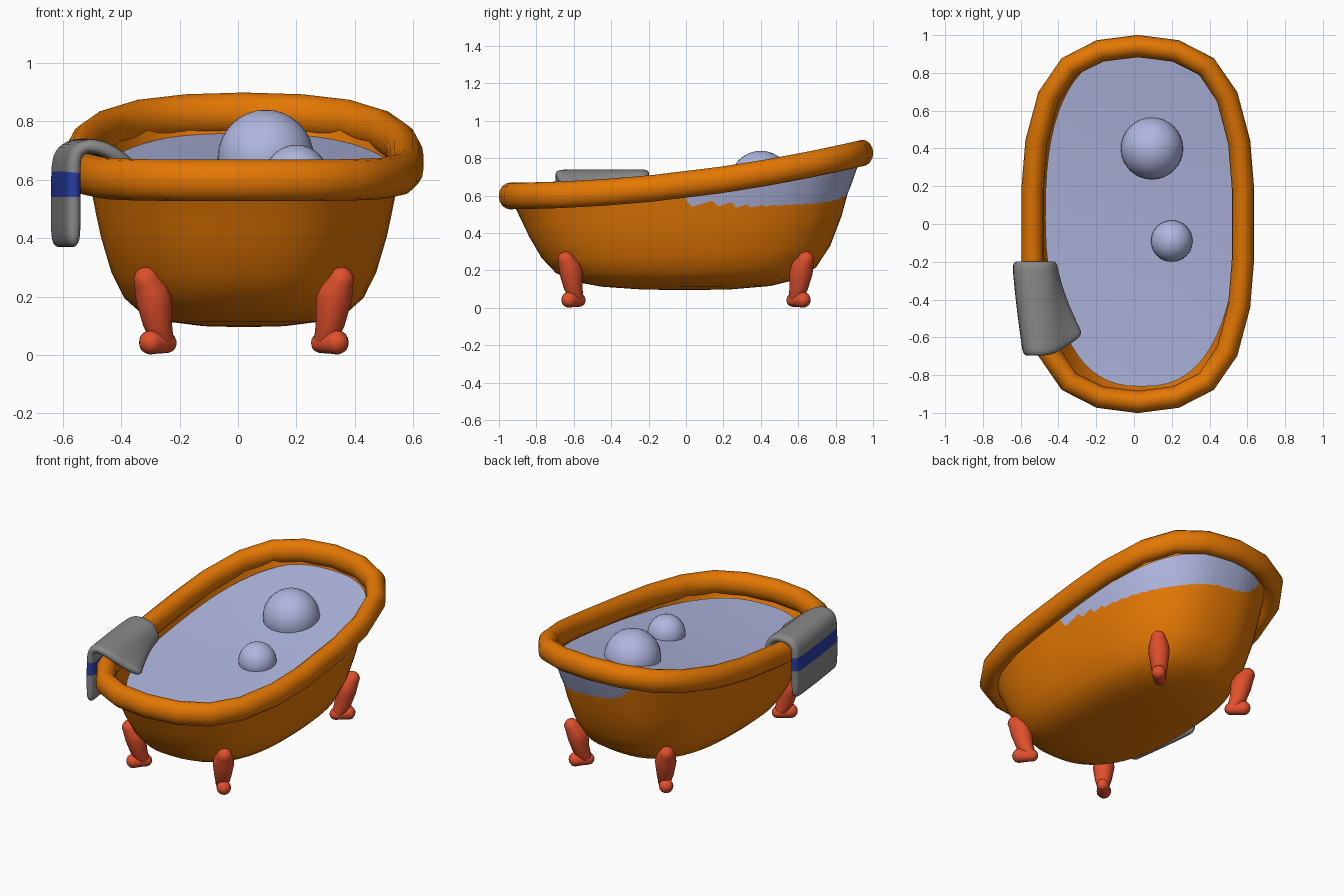
import bpy, math
from mathutils import Vector

if "Cube" in bpy.data.objects:
    bpy.data.objects.remove(bpy.data.objects["Cube"])


def material(name, rgb):
    m = bpy.data.materials.new(name)
    m.diffuse_color = (*rgb, 1)
    m.use_nodes = True
    m.node_tree.nodes["Principled BSDF"].inputs["Base Color"].default_value = m.diffuse_color
    return m


ORANGE = material("orange enamel", (0.77, 0.185, 0.001))
WATER = material("pale blue water", (0.43, 0.47, 0.74))
RED = material("red feet", (0.75, 0.08, 0.025))
GREY = material("grey cloth", (0.25, 0.25, 0.25))
BLUE = material("blue stripe", (0.022, 0.05, 0.38))


def make(name, verts, faces, mats, angle=40):
    me = bpy.data.meshes.new(name)
    me.from_pydata([tuple(v) for v in verts], [], faces)
    me.update()
    ob = bpy.data.objects.new(name, me)
    bpy.context.collection.objects.link(ob)
    for m in mats:
        me.materials.append(m)
    bpy.ops.object.select_all(action='DESELECT')
    ob.select_set(True)
    bpy.context.view_layer.objects.active = ob
    # consistent outward normals
    bpy.ops.object.mode_set(mode='EDIT')
    bpy.ops.mesh.select_all(action='SELECT')
    bpy.ops.mesh.normals_make_consistent(inside=False)
    bpy.ops.object.mode_set(mode='OBJECT')
    bpy.ops.object.shade_smooth_by_angle(angle=math.radians(angle))
    return ob


def loft(name, rings, mats, loop=False, start=False, end=False, angle=40):
    """Skin a list of closed rings with quads, optionally capping the ends."""
    n, k = len(rings[0]), len(rings)
    verts = [v for r in rings for v in r]
    faces = []
    for i in range(k if loop else k - 1):
        a, b = i * n, ((i + 1) % k) * n
        faces += [(a + j, a + (j + 1) % n, b + (j + 1) % n, b + j) for j in range(n)]
    if start:
        faces.append(tuple(range(n)))
    if end:
        faces.append(tuple(range((k - 1) * n, k * n)))
    return make(name, verts, faces, mats, angle)


def rim_z(y):
    return 0.598 + 0.244 * ((y + 1) / 2) ** 2


def oval(a, b, n=64, p=2.55):
    pts = []
    for i in range(n):
        t = 2 * math.pi * i / n
        c, s = math.cos(t), math.sin(t)
        pts.append((math.copysign(abs(c) ** (2 / p), c) * a,
                    math.copysign(abs(s) ** (2 / p), s) * b))
    return pts


CX = 0.02  # tub centre line

# Tub body: scaled ovals rising from the keel to the sloping rim, flared at the front
profile = [(0.01, 0), (0.25, 0.006), (0.48, 0.035), (0.64, 0.09), (0.74, 0.18),
           (0.82, 0.34), (0.885, 0.56), (0.915, 0.7), (0.94, 0.83), (0.975, 1)]
rings = []
for s, h in profile:
    ring = []
    for x, y in oval(0.555 * s, 0.94 * s):
        ring.append((CX + x, y * (1 + (0.035 * h ** 3 if y < 0 else 0)),
                     0.095 + h * (rim_z(y) - 0.095)))
    rings.append(ring)
loft("tub_body", rings, [ORANGE], start=True)

# Rolled rim: faceted oval path with an elliptical section
quarter = [(0, 1), (0.22, 0.973), (0.40, 0.885), (0.52, 0.715), (0.59, 0.46), (0.612, 0.2)]
half = quarter + [(x, -y) for x, y in reversed(quarter)]
path = half + [(-x, y) for x, y in reversed(half[1:-1])]
path = [Vector((x * 0.91, y * 0.942)) for x, y in path]
rings = []
for i, p in enumerate(path):
    d1 = (p - path[i - 1]).normalized()
    d2 = (path[(i + 1) % len(path)] - p).normalized()
    t = (d1 + d2).normalized()
    nrm = Vector((-t.y, t.x))
    ring = []
    for j in range(16):
        a = 2 * math.pi * j / 16
        q = p + nrm * (0.059 * math.cos(a))
        ring.append((CX + q.x, q.y, rim_z(p.y) + 0.071 * math.sin(a)))
    rings.append(ring)
loft("tub_rim", rings, [ORANGE], loop=True, angle=45)

# Water: offset tapered block that shows through the right and back walls
rings = []
for s, drop in [(0.01, 0.30), (0.88, 0.30), (0.955, 0.165), (1, 0.06), (0.7, 0.053),
                (0.35, 0.05), (0.01, 0.05)]:
    ring = []
    for x, y in oval(0.51 * s, 0.89 * s):
        narrow = 1 + 0.09 * min(0, y + 0.1)
        ring.append((0.04 + x * narrow, 0.03 + y, rim_z(0.03 + y) - drop))
    rings.append(ring)
loft("water", rings, [WATER], start=True, end=True)

# Bubbles
for name, loc, r in [("large_bubble", (0.095, 0.4, 0.675), 0.165),
                     ("small_bubble", (0.2, -0.09, 0.61), 0.11)]:
    bpy.ops.mesh.primitive_uv_sphere_add(segments=32, ring_count=16, radius=r, location=loc)
    ob = bpy.context.object
    ob.name = name
    ob.data.materials.append(WATER)
    bpy.ops.object.shade_smooth()


def tube(name, pts, mat):
    """Round tube through (centre, radius) points with domed ends."""
    c = [Vector(p) for p, r in pts]
    r = [q for p, q in pts]
    d0, d1 = (c[0] - c[1]).normalized(), (c[-1] - c[-2]).normalized()
    stations = []
    for a in (85, 60, 30):
        s = math.radians(a)
        stations.append((c[0] + d0 * r[0] * math.sin(s) * 0.9, r[0] * math.cos(s), -d0))
    for i in range(len(c)):
        t = (c[min(i + 1, len(c) - 1)] - c[max(i - 1, 0)]).normalized()
        stations.append((c[i], r[i], t))
    for a in (30, 60, 85):
        s = math.radians(a)
        stations.append((c[-1] + d1 * r[-1] * math.sin(s) * 0.9, r[-1] * math.cos(s), d1))
    # legs bend in one vertical diagonal plane, so its normal is a fixed side axis
    plane = Vector((c[0].x - c[-1].x, c[0].y - c[-1].y, 0)).normalized()
    side = Vector((-plane.y, plane.x, 0))
    rings = []
    for p, rad, t in stations:
        up = t.cross(side)
        rings.append([p + (side * math.cos(k * math.pi / 8) + up * math.sin(k * math.pi / 8)) * rad
                      for k in range(16)])
    return loft(name, rings, [mat], start=True, end=True, angle=60)


# Four curved legs, each with a rounded foot pointing out along the diagonal
leg = [(0.018, 0.262, 0.043), (0.0, 0.225, 0.058), (-0.01, 0.19, 0.062), (-0.016, 0.15, 0.056),
       (-0.022, 0.11, 0.05), (-0.034, 0.07, 0.042), (-0.045, 0.045, 0.035)]
foot = [(-0.055, 0.041, 0.035), (-0.03, 0.04, 0.035), (0.002, 0.043, 0.042)]
for sx, xn in ((-1, "left"), (1, "right")):
    for sy, yn in ((-1, "front"), (1, "back")):
        def place(prof):
            return [((CX + sx * (0.318 + d), sy * (0.625 + d), z), r) for d, z, r in prof]
        tube(f"{yn}_{xn}_leg", place(leg), RED)
        tube(f"{yn}_{xn}_foot", place(foot), RED)

# Towel: two end profiles blended, draped over the left rim, flaring at the front
end_a = [(-0.618, -0.195, 0.365), (-0.618, -0.195, 0.46), (-0.618, -0.195, 0.54),
         (-0.618, -0.195, 0.63), (-0.614, -0.195, 0.69), (-0.57, -0.195, 0.717),
         (-0.51, -0.195, 0.717), (-0.46, -0.195, 0.705), (-0.435, -0.195, 0.66),
         (-0.43, -0.195, 0.61)]
end_b = [(-0.56, -0.70, 0.365), (-0.56, -0.70, 0.46), (-0.56, -0.70, 0.54),
         (-0.56, -0.70, 0.63), (-0.555, -0.70, 0.69), (-0.525, -0.70, 0.715),
         (-0.48, -0.70, 0.715), (-0.42, -0.69, 0.69), (-0.35, -0.645, 0.63), (-0.265, -0.59, 0.575)]
N = 8
m = len(end_a)
verts, faces = [], []
for i in range(N + 1):
    t = i / N
    for a, b in zip(end_a, end_b):
        v = Vector(a).lerp(Vector(b), t)
        v.x = a[0] + (b[0] - a[0]) * t ** 1.3
        verts.append(v)
for i in range(N):
    faces += [(i * m + j, i * m + j + 1, (i + 1) * m + j + 1, (i + 1) * m + j) for j in range(m - 1)]
towel = make("towel", verts, faces, [GREY, BLUE], 180)
for p in towel.data.polygons:
    if 0.54 < p.center.z < 0.63 and p.center.x < -0.52:
        p.material_index = 1
mod = towel.modifiers.new("thickness", 'SOLIDIFY')
mod.thickness = 0.052
mod.offset = 0
mod = towel.modifiers.new("soft", 'SUBSURF')
mod.levels = mod.render_levels = 2
